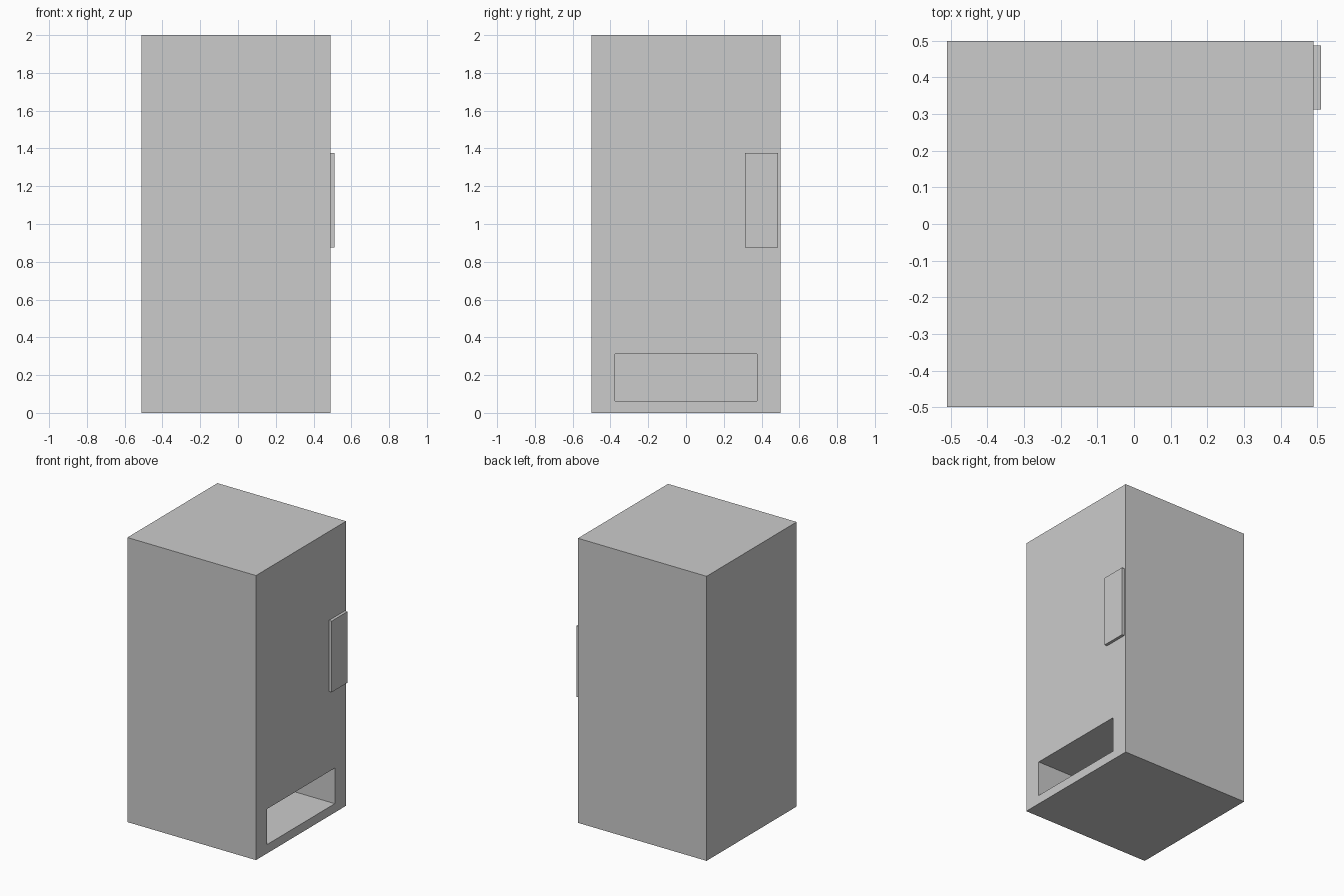
import bpy

if "Cube" in bpy.data.objects:
    bpy.data.objects.remove(bpy.data.objects["Cube"])


def box(name, x, y, z):
    """Axis-aligned box from (min, max) ranges."""
    lo, hi = zip(x, y, z)
    bpy.ops.mesh.primitive_cube_add(size=1, location=[(a + b) / 2 for a, b in zip(lo, hi)])
    ob = bpy.context.object
    ob.name = name
    ob.scale = [b - a for a, b in zip(lo, hi)]
    bpy.ops.object.transform_apply(location=False, rotation=False, scale=True)
    return ob


FACE_X = 0.49  # side that carries the panel and the tray

# Cabinet
cabinet = box("cabinet", (-0.51, FACE_X), (-0.5, 0.5), (0, 2))

# Recessed dispensing tray cut into the cabinet
cutter = box("tray_cutter", (FACE_X - 0.5, FACE_X + 0.1), (-0.375, 0.375), (0.0625, 0.3125))
cutter.hide_render = True
cutter.display_type = 'WIRE'
cut = cabinet.modifiers.new("tray_recess", 'BOOLEAN')
cut.operation = 'DIFFERENCE'
cut.solver = 'EXACT'
cut.object = cutter
bpy.context.view_layer.objects.active = cabinet
bpy.ops.object.modifier_apply(modifier=cut.name)
bpy.data.objects.remove(cutter, do_unlink=True)

# Control panel
box("control_panel", (FACE_X, FACE_X + 0.02), (0.3125, 0.4875), (0.875, 1.375))
